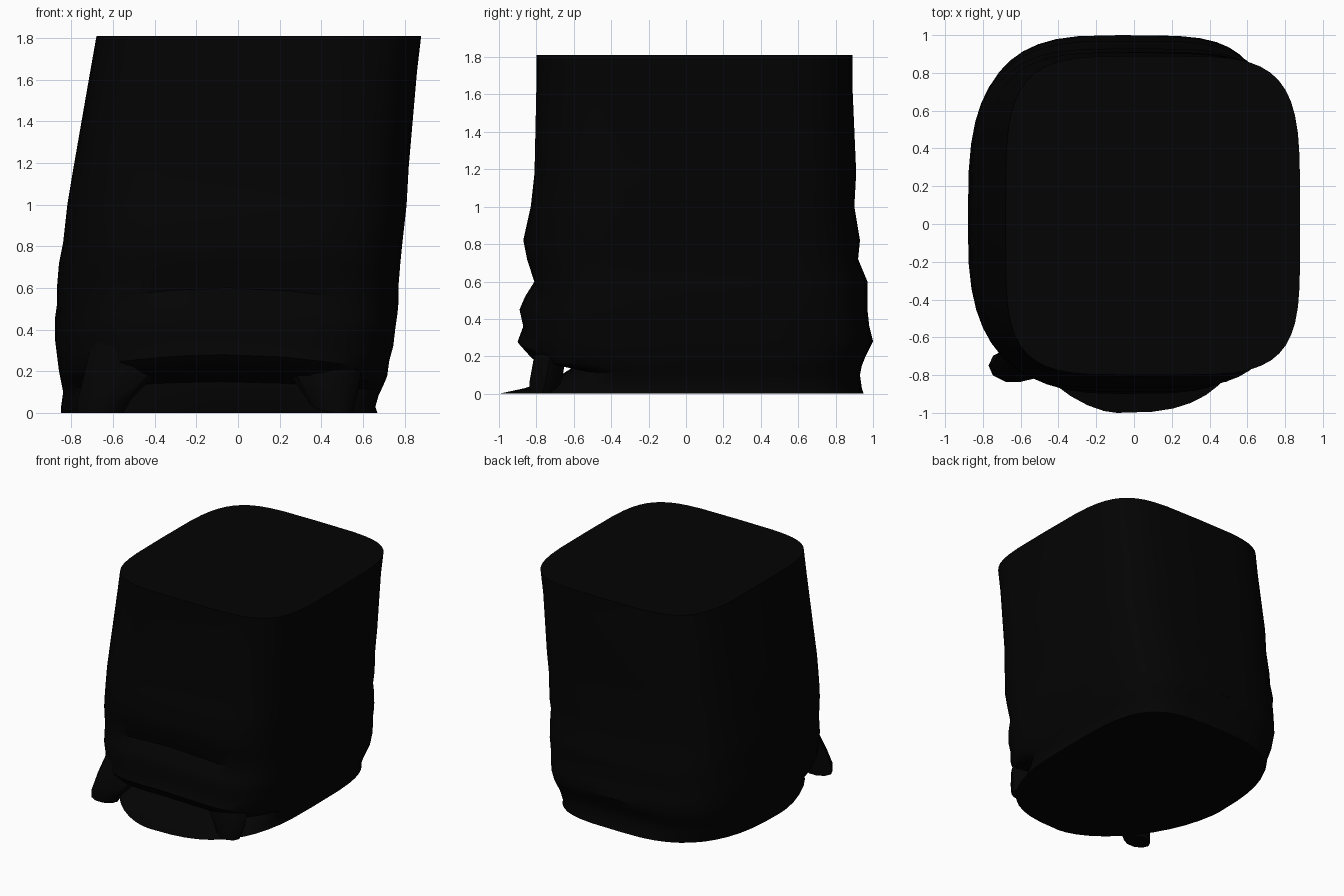
import bpy, bmesh, math
from mathutils import Vector

cube = bpy.data.objects.get("Cube")
if cube:
    bpy.data.objects.remove(cube, do_unlink=True)

black = bpy.data.materials.new("black cloth")
black.use_nodes = True
color = (0.001, 0.001, 0.001, 1)
black.diffuse_color = color
black.node_tree.nodes["Principled BSDF"].inputs["Base Color"].default_value = color


def loft(name, rings):
    """Skin closed rings of points and cap both ends."""
    bm = bmesh.new()
    loops = [[bm.verts.new(p) for p in ring] for ring in rings]
    for a, b in zip(loops, loops[1:]):
        for i in range(len(a)):
            j = (i + 1) % len(a)
            bm.faces.new((a[i], a[j], b[j], b[i]))
    bm.faces.new(loops[0][::-1])
    bm.faces.new(loops[-1])
    bmesh.ops.recalc_face_normals(bm, faces=bm.faces)
    mesh = bpy.data.meshes.new(name)
    bm.to_mesh(mesh)
    bm.free()
    mesh.materials.append(black)
    obj = bpy.data.objects.new(name, mesh)
    bpy.context.collection.objects.link(obj)
    bpy.ops.object.select_all(action="DESELECT")
    obj.select_set(True)
    bpy.context.view_layer.objects.active = obj
    bpy.ops.object.shade_smooth_by_angle(angle=math.radians(40))


def power(v, n):
    return math.copysign(abs(v) ** (2 / n), v)


def cloth_ring(z, left, right, front, back, n_front, n_back, sides=48):
    """Rounded square section, squarer on +x, whose front droops at the corners."""
    cx, rx = (left + right) / 2, (right - left) / 2
    droop = 0.12 * math.sin(math.pi * z / 0.95) if z < 0.95 else 0
    skew = 0.6 * (1 - z / 1.81)
    ring = []
    for i in range(sides):
        a = math.tau * i / sides
        c, s = math.cos(a), math.sin(a)
        n = (n_back if s > 0 else n_front) + math.copysign(skew, c)
        u, v = power(c, n), power(s, n)
        y = v * (back if s > 0 else -front)
        drop = droop * u * u * max(0, -v)
        ring.append((cx + rx * u, y, z - drop))
    return ring


# Draped body: height, left, right, front, back, front and back squareness
sections = [
    (0.00, -0.85, 0.67, -1.00, 0.95, 2.3, 3.3),
    (0.03, -0.85, 0.66, -0.86, 0.94, 2.6, 3.5),
    (0.10, -0.84, 0.68, -0.67, 0.93, 3.2, 3.8),
    (0.15, -0.85, 0.70, -0.59, 0.94, 3.6, 3.9),
    (0.20, -0.86, 0.72, -0.83, 0.96, 3.2, 3.9),
    (0.28, -0.87, 0.73, -0.90, 1.00, 3.2, 3.7),
    (0.36, -0.88, 0.75, -0.87, 0.98, 3.3, 3.7),
    (0.45, -0.88, 0.76, -0.89, 0.97, 3.3, 3.7),
    (0.52, -0.87, 0.77, -0.86, 0.97, 3.5, 3.7),
    (0.60, -0.87, 0.77, -0.81, 0.97, 3.8, 3.7),
    (0.72, -0.86, 0.78, -0.85, 0.92, 3.7, 3.9),
    (0.82, -0.84, 0.79, -0.87, 0.93, 3.7, 3.9),
    (1.00, -0.82, 0.81, -0.83, 0.90, 4.0, 4.0),
    (1.18, -0.79, 0.82, -0.81, 0.91, 4.2, 4.1),
    (1.64, -0.71, 0.86, -0.80, 0.89, 4.4, 4.3),
    (1.81, -0.68, 0.88, -0.80, 0.89, 4.5, 4.4),
]
loft("draped_body", [cloth_ring(*s) for s in sections])


# Cloth folds that reach the ground at the front corners
def fold(name, path):
    rings = []
    for x, y, z, rx, ry in path:
        rings.append([Vector((x + rx * math.cos(a), y + ry * math.sin(a), z))
                      for a in (math.tau * k / 10 for k in range(10))])
    loft(name, rings)


fold("right_corner_fold", [(-0.66, -0.75, 0.0, 0.11, 0.08),
                           (-0.64, -0.75, 0.07, 0.13, 0.09),
                           (-0.57, -0.73, 0.18, 0.17, 0.09),
                           (-0.52, -0.64, 0.36, 0.18, 0.12)])
fold("left_corner_fold", [(0.46, -0.77, 0.0, 0.09, 0.07),
                          (0.45, -0.75, 0.07, 0.12, 0.09),
                          (0.42, -0.73, 0.18, 0.17, 0.09),
                          (0.38, -0.65, 0.36, 0.18, 0.12)])
